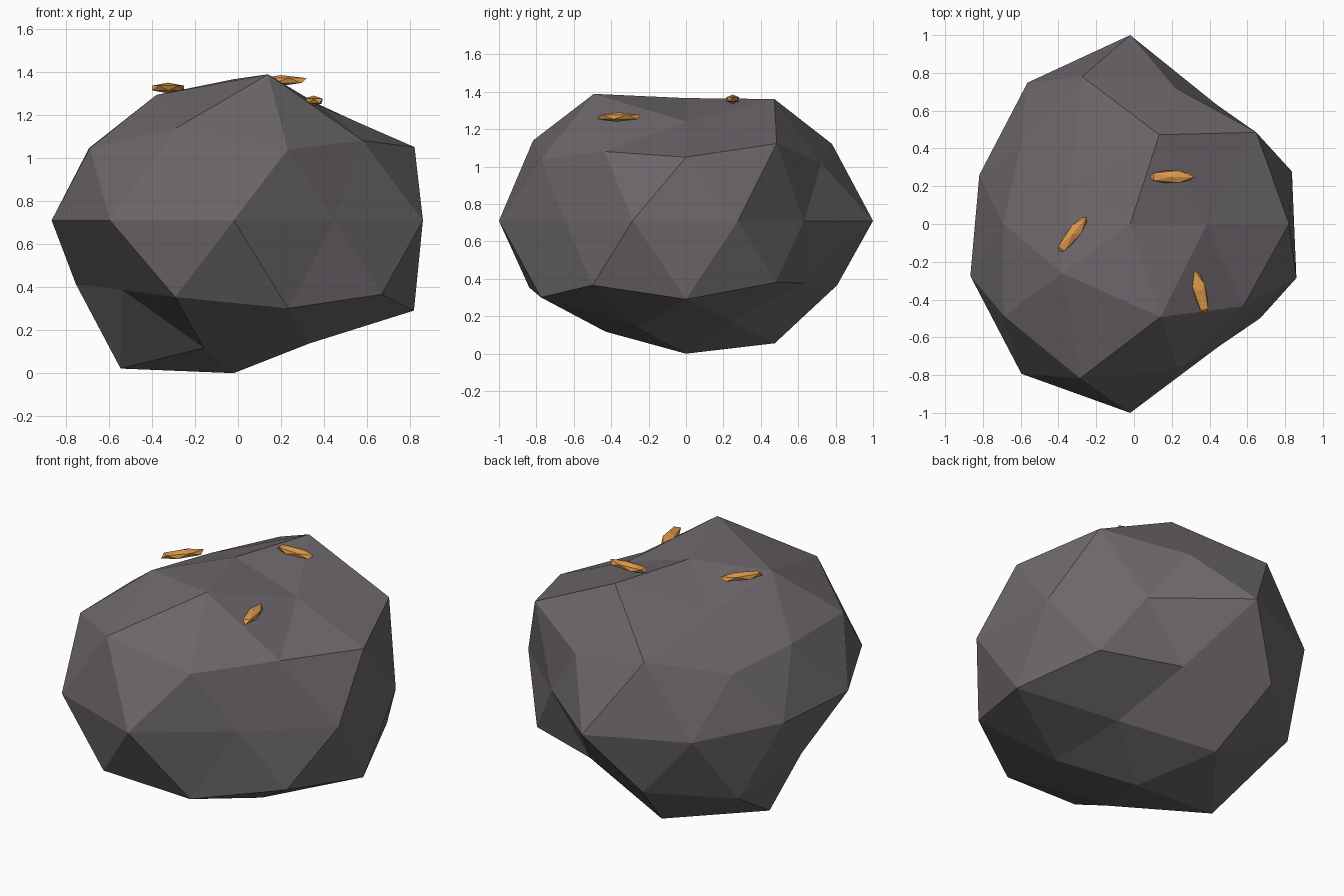
import bpy, math
from mathutils import Vector

if "Cube" in bpy.data.objects:
    bpy.data.objects.remove(bpy.data.objects["Cube"])


def material(name, rgb):
    m = bpy.data.materials.new(name)
    m.diffuse_color = (*rgb, 1)
    m.use_nodes = True
    m.node_tree.nodes["Principled BSDF"].inputs["Base Color"].default_value = m.diffuse_color
    return m


stone = material("stone", (0.15, 0.135, 0.145))
amber = material("amber", (0.72, 0.31, 0.07))

# Boulder: icosphere whose rings of vertices are pushed in or out
# (ring height, first angle in degrees, radial factors counter-clockwise)
RINGS = [
    (1.0, 0, [0.81]),
    (0.8507, 0, [0.77, 0.945, 0.74, 0.846, 0.985]),
    (0.5257, 36, [0.97, 0.965, 0.79, 1.01, 0.87]),
    (0.4472, 0, [0.94, 0.85, 0.80, 0.925, 0.91]),
    (0.0, 18, [0.90, 0.78, 1.0, 0.925, 0.84, 0.89, 0.98, 1.0, 0.80, 0.925]),
    (-0.4472, 36, [0.91, 0.95, 0.82, 0.985, 0.95]),
    (-0.5257, 0, [0.985, 0.78, 0.95, 0.757, 0.96]),
    (-0.8507, 36, [0.79, 0.95, 1.0, 0.86, 0.83]),
    (-1.0, 0, [0.877]),
]
bpy.ops.mesh.primitive_ico_sphere_add(subdivisions=2, radius=1)
boulder = bpy.context.object
boulder.name = "boulder"
boulder.data.materials.append(stone)
for v in boulder.data.vertices:
    p = v.co.normalized()
    _, start, factors = min(RINGS, key=lambda r: abs(r[0] - p.z))
    n = len(factors)
    angle = math.degrees(math.atan2(p.y, p.x))
    f = factors[round((angle - start) / (360 / n)) % n]
    v.co = Vector((p.x * f - 0.02, p.y * f, p.z * f * 0.81 + 0.71))

# Fallen leaves: flattened icospheres lying on top
LEAVES = [(0.20, 0.25, 1.36), (-0.325, -0.055, 1.325), (0.35, -0.36, 1.265)]
for i, loc in enumerate(LEAVES):
    bpy.ops.mesh.primitive_ico_sphere_add(
        subdivisions=1, radius=1, location=loc,
        rotation=(0, 0, math.radians(52 * i)), scale=(0.134, 0.038, 0.025))
    leaf = bpy.context.object
    leaf.name = f"leaf_{i + 1}"
    leaf.data.materials.append(amber)
